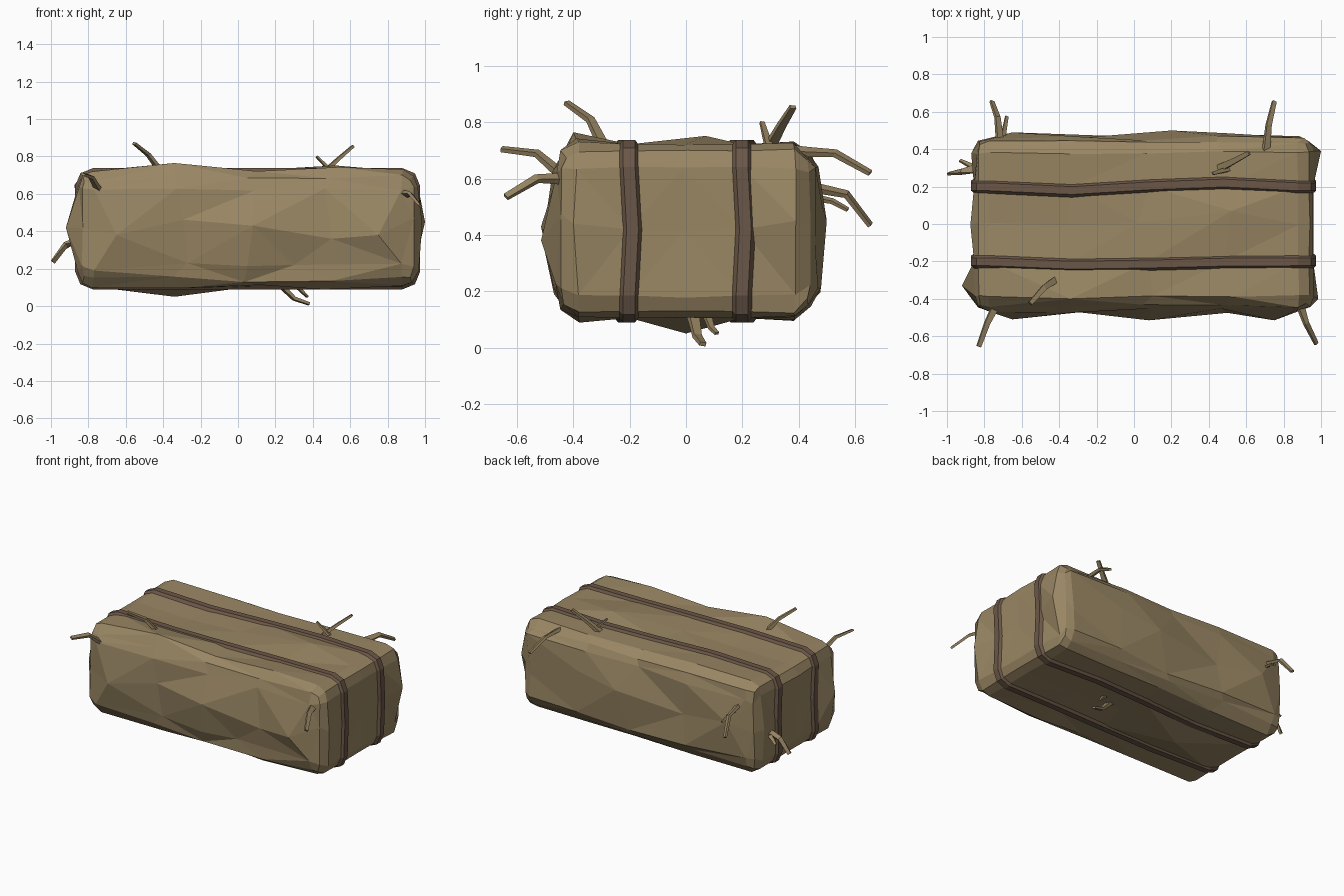
import bpy, bmesh, random
from mathutils import Vector

if "Cube" in bpy.data.objects:
    bpy.data.objects.remove(bpy.data.objects["Cube"])

random.seed(11)


def material(name, rgb):
    m = bpy.data.materials.new(name)
    m.diffuse_color = (*rgb, 1)
    m.use_nodes = True
    m.node_tree.nodes["Principled BSDF"].inputs["Base Color"].default_value = m.diffuse_color
    return m


straw_mat = material("dry straw", (0.32, 0.24, 0.127))
strap_mat = material("brown strap", (0.148, 0.096, 0.064))


def finish(bm, name, mat):
    bmesh.ops.recalc_face_normals(bm, faces=bm.faces[:])
    me = bpy.data.meshes.new(name)
    bm.to_mesh(me)
    bm.free()
    me.materials.append(mat)
    ob = bpy.data.objects.new(name, me)
    bpy.context.collection.objects.link(ob)
    return ob


# Bale: box grid with rounded edges, then lumps
LO, HI, R = Vector((-0.855, -0.462, 0.105)), Vector((0.958, 0.462, 0.722)), 0.08
STOPS = [
    [LO.x, LO.x + R, -0.33, 0.08, 0.48, HI.x - R, HI.x],
    [LO.y, LO.y + R, -0.2, 0.0, 0.2, HI.y - R, HI.y],
    [LO.z, LO.z + R, 0.42, HI.z - R, HI.z],
]


def clamp_in(p):
    return Vector([min(max(p[i], LO[i] + R), HI[i] - R) for i in range(3)])


def rounded(p):
    inner = clamp_in(p)
    q = inner + (p - inner).normalized() * R
    if p.z == 0.42:                              # sides bulge at mid height
        for i, d in ((0, 0.018), (1, 0.028)):
            if p[i] in (LO[i], HI[i]):
                q[i] += d if p[i] > 0 else -d
    return q


bm = bmesh.new()
cache, loose = {}, []


def vert(p):
    key = tuple(p)
    if key not in cache:
        q = rounded(Vector(p))
        sides = [i for i in range(3) if p[i] in (LO[i], HI[i])]
        if abs(p[1]) != 0.2:                     # leave the strapped rings tight
            if len(sides) == 1:
                i = sides[0]
                d = random.uniform(-0.012, 0.016)
                q[i] += d if p[i] == HI[i] else -d
            q += Vector([random.uniform(-0.008, 0.008) for _ in range(3)])
            if abs(p[0]) < 0.6:
                q.x += random.uniform(-0.06, 0.06)
            if abs(p[1]) > 0.45:
                q.z += random.uniform(-0.06, 0.06) if p[2] == 0.42 else \
                    random.uniform(0, 0.035) * (1 if p[2] < 0.42 else -1)
        cache[key] = bm.verts.new(q)
        if abs(p[1]) != 0.2:
            loose.append(cache[key])
    return cache[key]


for ax in range(3):
    u, v = [i for i in range(3) if i != ax]
    for side in (LO[ax], HI[ax]):
        for a in range(len(STOPS[u]) - 1):
            for b in range(len(STOPS[v]) - 1):
                quad = []
                for da, db in ((0, 0), (1, 0), (1, 1), (0, 1)):
                    p = [0, 0, 0]
                    p[ax], p[u], p[v] = side, STOPS[u][a + da], STOPS[v][b + db]
                    quad.append(vert(p))
                bm.faces.new(quad)

# Prominent lumps: the nearest loose vertex moves to each point
LUMPS = [
    (-0.34, -0.40, 0.765), (0.52, 0.07, 0.752), (-0.34, 0.0, 0.05),
    (-0.92, -0.33, 0.42), (1.0, 0.39, 0.45), (0.985, -0.40, 0.44),
    (-0.65, -0.51, 0.38), (-0.27, -0.45, 0.23), (0.08, -0.515, 0.43),
    (0.50, -0.475, 0.36), (0.75, -0.515, 0.38), (0.20, 0.50, 0.45),
    (-0.30, 0.46, 0.40), (0.50, 0.485, 0.50), (-0.65, 0.49, 0.45),
    (0.91, 0.46, 0.64), (0.30, -0.44, 0.22),
]
for l in LUMPS:
    near = min(loose, key=lambda w: (w.co - Vector(l)).length)
    near.co = l
bmesh.ops.triangulate(bm, faces=[f for f in bm.faces if f.calc_area() > 0.02])
finish(bm, "straw_bale", straw_mat)


# Straps: raised bands with sloping sides around the bale in the xz plane
def strap(name, y0, sway):
    xs, zs = STOPS[0], STOPS[2]
    ring = [(x, HI.z) for x in xs] + [(HI.x, z) for z in zs[3:0:-1]]
    ring += [(x, LO.z) for x in reversed(xs)] + [(LO.x, z) for z in zs[1:4]]
    b = bmesh.new()
    rows = []
    for x, z in ring:
        p = Vector((x, y0, z))
        q = rounded(p)
        n = (p - clamp_in(p)).normalized()
        dy = sway.get(x, 0) + (0.012 if z == 0.42 else 0)
        rows.append([b.verts.new(q + n * h + Vector((0, w + dy, 0)))
                     for w, h in ((-0.043, -0.012), (-0.02, 0.016),
                                  (0.022, 0.016), (0.042, -0.012))])
    for r0, r1 in zip(rows, rows[1:] + rows[:1]):
        for k in range(4):
            j = (k + 1) % 4
            b.faces.new((r0[k], r0[j], r1[j], r1[k]))
    finish(b, name, strap_mat)


strap("strap_front", -0.203, {-0.33: -0.018, 0.08: -0.012, 0.48: -0.002})
strap("strap_back", 0.198, {-0.33: -0.02, 0.08: 0.005, 0.48: 0.02})


# Loose stalks: bent, tapering four-sided sticks
def stalk(name, pts, width=0.042):
    pts = [Vector(p) for p in pts]
    pts.insert(0, pts[0] + (pts[0] - pts[1]).normalized() * 0.05)   # root in bale
    b = bmesh.new()
    rows = []
    for i, p in enumerate(pts):
        t = (pts[min(i + 1, len(pts) - 1)] - pts[max(i - 1, 0)]).normalized()
        side = t.cross(Vector((0.5, 0.3, 0.8))).normalized()
        up = side.cross(t)
        w = width * (1 - 0.45 * i / (len(pts) - 1)) / 2
        rows.append([b.verts.new(p + side * w * s + up * w * 0.6 * k)
                     for s, k in ((-1, -1), (1, -1), (1, 1), (-1, 1))])
    for r0, r1 in zip(rows, rows[1:]):
        for k in range(4):
            j = (k + 1) % 4
            b.faces.new((r0[k], r0[j], r1[j], r1[k]))
    b.faces.new(rows[0])
    b.faces.new(rows[-1])
    finish(b, name, straw_mat)


STALKS = {
    "top_left": [(-0.42, -0.30, 0.73), (-0.48, -0.34, 0.81), (-0.555, -0.425, 0.87)],
    "front_left": [(-0.75, -0.46, 0.63), (-0.785, -0.53, 0.69), (-0.83, -0.655, 0.705)],
    "front_right": [(0.90, -0.47, 0.60), (0.92, -0.53, 0.60), (0.975, -0.64, 0.535)],
    "top_right": [(0.48, 0.31, 0.735), (0.54, 0.34, 0.79), (0.615, 0.38, 0.855)],
    "top_right_short": [(0.49, 0.29, 0.73), (0.455, 0.28, 0.765), (0.42, 0.27, 0.80)],
    "back_right": [(0.71, 0.43, 0.695), (0.72, 0.53, 0.69), (0.75, 0.655, 0.62)],
    "back_left": [(-0.72, 0.47, 0.565), (-0.73, 0.57, 0.545), (-0.76, 0.655, 0.435)],
    "back_left_short": [(-0.70, 0.47, 0.53), (-0.69, 0.52, 0.52), (-0.68, 0.575, 0.49)],
    "left_end": [(-0.87, 0.29, 0.35), (-0.92, 0.28, 0.33), (-0.99, 0.27, 0.235)],
    "left_end_short": [(-0.87, 0.31, 0.34), (-0.90, 0.325, 0.33), (-0.93, 0.34, 0.31)],
    "bottom": [(0.25, 0.03, 0.09), (0.30, 0.04, 0.04), (0.38, 0.06, 0.012)],
    "bottom_short": [(0.32, 0.08, 0.10), (0.35, 0.09, 0.07), (0.37, 0.11, 0.05)],
}
for key, path in STALKS.items():
    stalk("stalk_" + key, path, 0.03 if "short" in key else 0.042)
